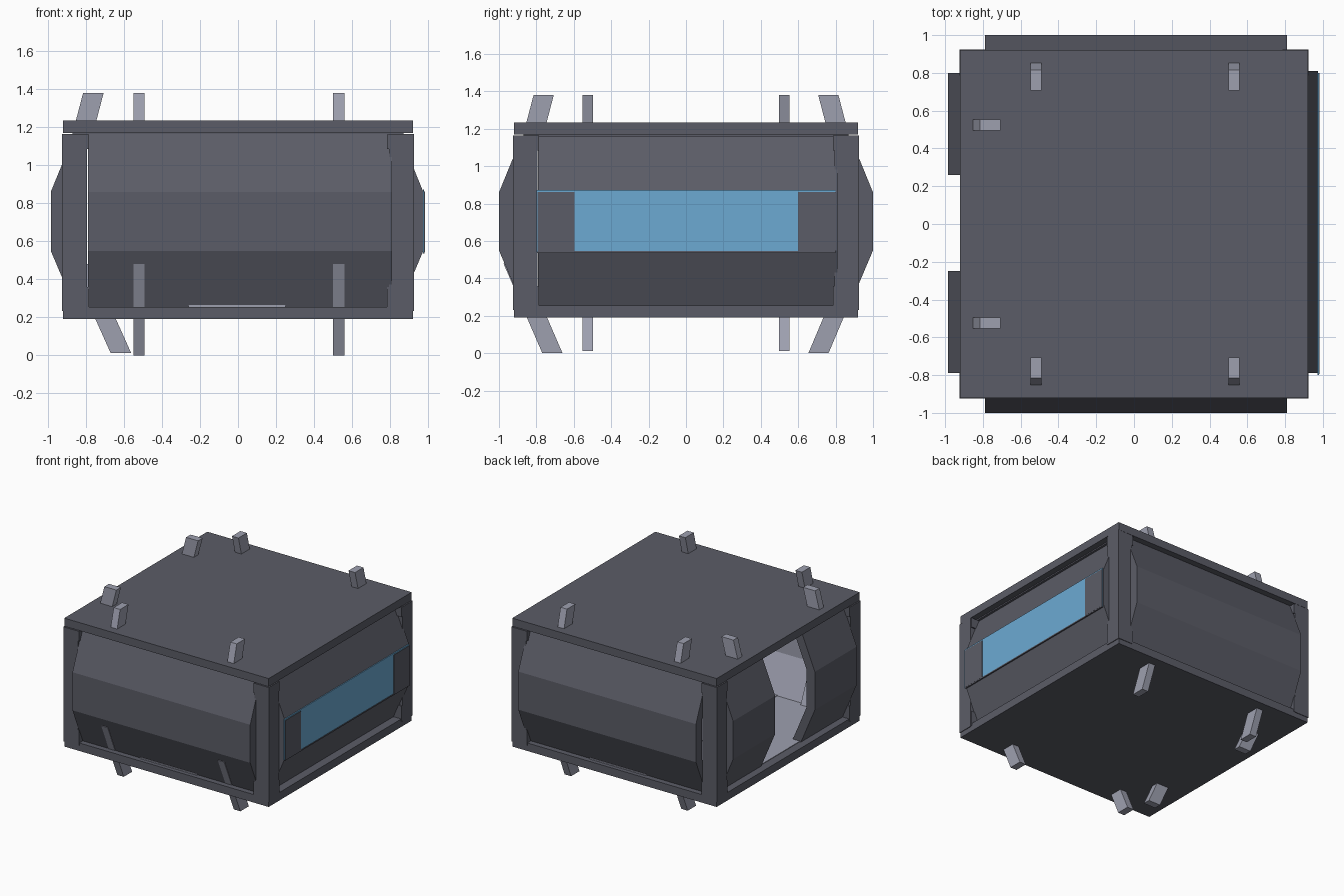
import bpy
import bmesh
from math import pi
from mathutils import Matrix

if "Cube" in bpy.data.objects:
    bpy.data.objects.remove(bpy.data.objects["Cube"], do_unlink=True)


def material(name, rgb):
    m = bpy.data.materials.new(name)
    m.use_nodes = True
    m.diffuse_color = (*rgb, 1)
    bsdf = next(n for n in m.node_tree.nodes if n.type == 'BSDF_PRINCIPLED')
    bsdf.inputs["Base Color"].default_value = (*rgb, 1)
    return m


dark = material("dark_slate", (0.105, 0.108, 0.135))
pale = material("pale_steel", (0.34, 0.35, 0.43))
blue = material("window_blue", (0.15, 0.40, 0.65))


def finish(name, bm, mats):
    bmesh.ops.recalc_face_normals(bm, faces=bm.faces)
    mesh = bpy.data.meshes.new(name)
    bm.to_mesh(mesh)
    bm.free()
    ob = bpy.data.objects.new(name, mesh)
    for m in mats:
        mesh.materials.append(m)
    bpy.context.scene.collection.objects.link(ob)
    return ob


def box(name, lo, hi, mat):
    bm = bmesh.new()
    bmesh.ops.create_cube(bm, size=1)
    for v in bm.verts:
        v.co = [(l + h) / 2 + c * (h - l) for l, h, c in zip(lo, hi, v.co)]
    return finish(name, bm, [mat])


def prism(name, profile, a, b, angle, mats):
    """Extrude a (distance, height) profile along one side of the box."""
    bm = bmesh.new()
    face = bm.faces.new([bm.verts.new((a, -d, z)) for d, z in profile])
    ext = bmesh.ops.extrude_face_region(bm, geom=[face])
    for v in ext["geom"]:
        if isinstance(v, bmesh.types.BMVert):
            v.co.x = b
    bmesh.ops.recalc_face_normals(bm, faces=bm.faces)
    if len(mats) > 1:  # inward faces take the lining colour
        for f in bm.faces:
            f.material_index = int(f.normal.y > 0.1)
    bmesh.ops.rotate(bm, verts=bm.verts, matrix=Matrix.Rotation(angle, 3, 'Z'))
    return finish(name, bm, mats)


def wall(name, reach, a, b, angle):
    outer = [(reach - 0.125, 0.255), (reach, 0.55), (reach, 0.86), (reach - 0.125, 1.165)]
    inner = [(d - 0.075, z) for d, z in reversed(outer)]
    prism(name, outer + inner, a, b, angle, [dark, pale])


def strut(name, d0, z0, d1, z1, along, angle):
    t = 0.108
    prism(name, [(d0, z0), (d1, z1), (d1 - t, z1), (d0 - t, z0)],
          along - 0.029, along + 0.029, angle, [pale])


FRONT, LEFT, BACK, RIGHT = 0, pi / 2, pi, -pi / 2

# Floor and roof slabs, with the inner floor lining
box("floor_slab", (-0.92, -0.92, 0.19), (0.92, 0.92, 0.255), dark)
box("roof_slab", (-0.92, -0.92, 1.17), (0.92, 0.92, 1.235), dark)
box("roof_seal", (-0.87, -0.87, 1.16), (0.87, 0.87, 1.172), dark)
box("floor_lining", (-0.85, -0.82, 0.253), (0.82, 0.82, 0.26), pale)
box("floor_strip", (-0.26, -0.886, 0.253), (0.25, 0.886, 0.264), pale)

# Faceted walls; the right wall is split by a doorway
wall("front_wall", 1.0, -0.79, 0.81, FRONT)
wall("back_wall", 1.0, -0.81, 0.79, BACK)
wall("left_wall", 0.975, -0.79, 0.81, LEFT)
wall("right_wall_front", 0.985, 0.25, 0.79, RIGHT)
wall("right_wall_back", 0.985, -0.80, -0.26, RIGHT)

# Window sheet and the two covers beside it
box("window", (0.972, -0.80, 0.54), (0.979, 0.80, 0.873), blue)
for side, a, b in (("front", -0.793, -0.595), ("back", 0.6, 0.80)):
    box("window_cover_" + side, (0.976, a, 0.543), (0.983, b, 0.862), dark)
box("window_sill", (0.972, -0.793, 0.536), (0.982, 0.80, 0.546), dark)

# Corner posts with wider collars at both ends
for sx in (-1, 1):
    for sy in (-1, 1):
        for part, inner, z0, z1 in (("post", 0.795, 0.232, 1.165),
                                    ("lower_collar", 0.785, 0.236, 0.36),
                                    ("upper_collar", 0.785, 1.085, 1.163)):
            reach = 0.925 if part == "post" else 0.923
            xs, ys = (sorted((s * inner, s * reach)) for s in (sx, sy))
            name = ("left_" if sx > 0 else "right_") + ("back_" if sy > 0 else "front_") + part
            box(name, (xs[0], ys[0], z0), (xs[1], ys[1], z1), dark)

# Slanted feet below and pegs above on three sides
for side, angle, places, foot in (
        ("front", FRONT, (-0.52, 0.53), (0.768, 0.976)),
        ("back", BACK, (-0.53, 0.52), (0.762, 0.965)),
        ("right", RIGHT, (-0.525, 0.525), (0.67, 0.88))):
    for i, along in enumerate(places):
        z = 0.012 if side == "right" else 0
        strut(f"{side}_foot_{i + 1}", foot[0], z, foot[1], 0.48, along, angle)
        strut(f"{side}_peg_{i + 1}", 0.87, 1.17, 0.815, 1.38, along, angle)
